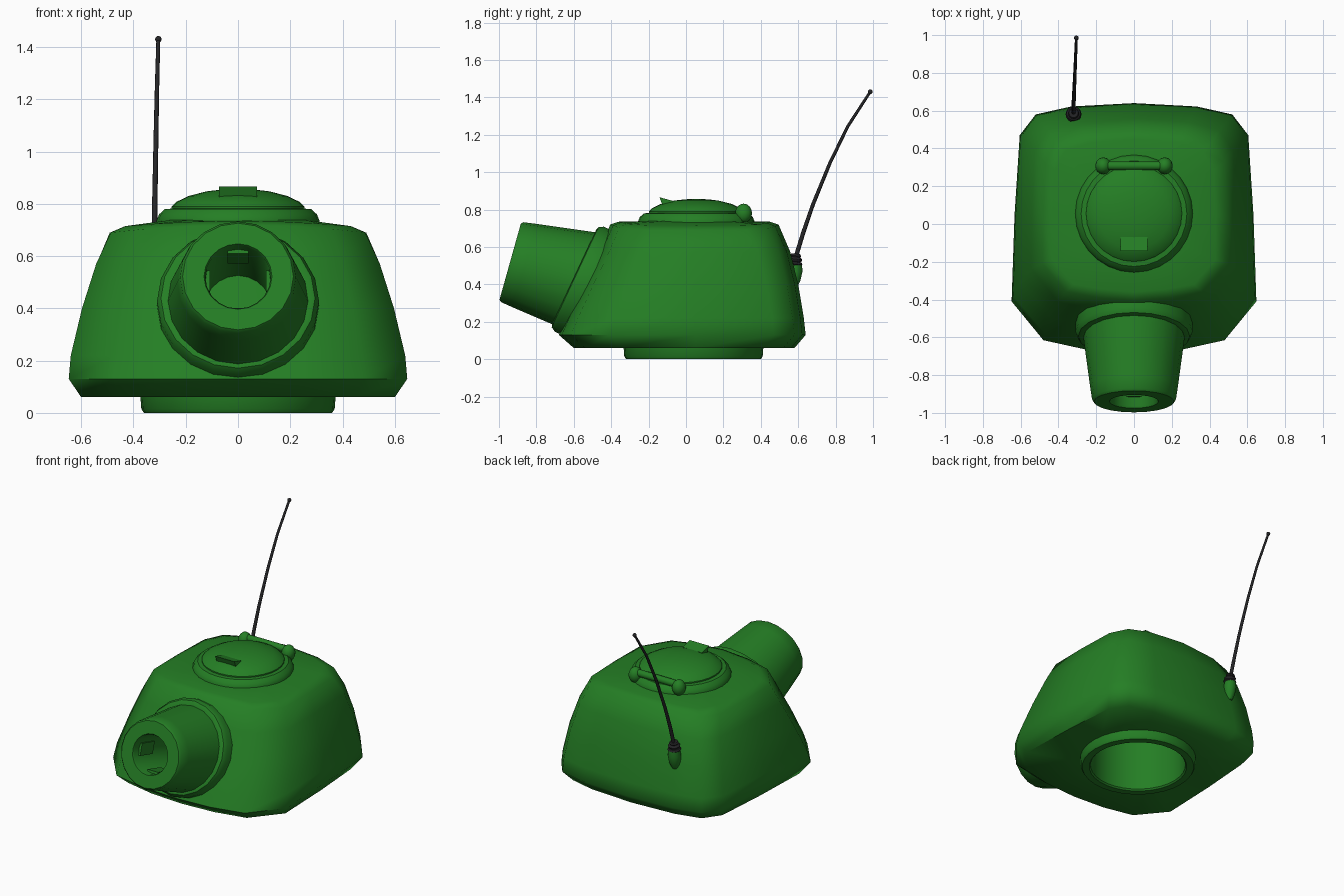
import bpy, bmesh, math
from mathutils import Vector, Matrix

if "Cube" in bpy.data.objects:
    bpy.data.objects.remove(bpy.data.objects["Cube"])


def material(name, rgb):
    m = bpy.data.materials.new(name)
    m.diffuse_color = (*rgb, 1)
    m.use_nodes = True
    m.node_tree.nodes["Principled BSDF"].inputs["Base Color"].default_value = m.diffuse_color
    return m


GREEN = material("green_paint", (0.018, 0.21, 0.018))
BLACK = material("black_rubber", (0.018, 0.018, 0.02))


def finish(name, bm, mat, angle=35):
    bmesh.ops.remove_doubles(bm, verts=bm.verts, dist=1e-5)
    bmesh.ops.recalc_face_normals(bm, faces=bm.faces)
    me = bpy.data.meshes.new(name)
    bm.to_mesh(me)
    bm.free()
    ob = bpy.data.objects.new(name, me)
    bpy.context.collection.objects.link(ob)
    me.materials.append(mat)
    bpy.ops.object.select_all(action='DESELECT')
    ob.select_set(True)
    bpy.context.view_layer.objects.active = ob
    bpy.ops.object.shade_smooth_by_angle(angle=math.radians(angle))
    return ob


def skin(bm, rings):
    """Bridge a list of equally long point rings with quads."""
    vs = [[bm.verts.new(p) for p in r] for r in rings]
    n = len(vs[0])
    for a, b in zip(vs, vs[1:]):
        for i in range(n):
            j = (i + 1) % n
            bm.faces.new((a[i], a[j], b[j], b[i]))
    return vs


def lathe(name, profile, mat, loc=(0, 0, 0), axis=(0, 0, 1), segs=24, angle=35):
    """Spin (radius, height) points about an axis through loc."""
    m = frame(loc, axis)
    bm = bmesh.new()
    skin(bm, [[m @ Vector((r * math.cos(2 * math.pi * k / segs),
                           r * math.sin(2 * math.pi * k / segs), h))
               for k in range(segs)] for r, h in profile])
    return finish(name, bm, mat, angle)


def frame(loc, axis):
    a = Vector(axis)
    if a.x == 0 and a.y == 0:
        return Matrix.Translation(loc)
    return Matrix.Translation(loc) @ a.to_track_quat('Z', 'Y').to_matrix().to_4x4()


# Turret shell: stacked outlines (z, half width, rear half width, front y, rear y, corner, crown)
LEVELS = [
    (0.06, 0.60, 0.56, -0.60, 0.58, 0.25, 0),
    (0.13, 0.648, 0.605, -0.68, 0.64, 0.27, 0),
    (0.22, 0.64, 0.60, -0.64, 0.63, 0.26, 0),
    (0.40, 0.597, 0.57, -0.555, 0.60, 0.25, 0),
    (0.57, 0.543, 0.525, -0.467, 0.557, 0.23, 0.005),
    (0.69, 0.487, 0.48, -0.405, 0.495, 0.20, 0.03),
    (0.715, 0.43, 0.42, -0.36, 0.45, 0.17, 0.02),
]


def outline(z, w, wb, yf, yb, c, crown):
    half = [(0, yf), (0.39 * w, yf + 0.015), (0.74 * w, yf + 0.24 * c), (w, yf + c),
            (0.45 * w + 0.55 * wb + 0.008, 0.05), (wb, yb - 0.17),
            (0.86 * wb, yb - 0.06), (0.55 * wb, yb - 0.018), (0, yb)]
    pts = half + [(-x, y) for x, y in half[-2:0:-1]]
    return [Vector((x, y, z + crown * (1 - (x / w) ** 2))) for x, y in pts]


RING_Y = 0.04
bm = bmesh.new()
rings = [outline(*l) for l in LEVELS]
hole = []
for p in rings[0]:
    d = Vector((p.x, p.y - RING_Y, 0)).normalized() * 0.33
    hole.append(Vector((d.x, d.y + RING_Y, 0.06)))
inner = [Vector((p.x * 0.6, p.y * 0.6, 0.738)) for p in rings[-1]]
tip = [Vector((0, 0.05, 0.745))] * 16
skin(bm, [hole] + rings + [inner, tip])
finish("turret_shell", bm, GREEN, 50)

# Turning ring with its deep socket underneath
lathe("turret_ring", [(0, 0.5), (0.306, 0.5), (0.306, 0.01), (0.315, 0), (0.36, 0),
                      (0.37, 0.015), (0.375, 0.08)], GREEN, (0, RING_Y, 0), segs=32)

# Collar and gun mantlet, tilted upwards
lathe("mantlet_collar", [(0.24, 0.02), (0.28, 0.025), (0.295, 0.02), (0.31, -0.005),
                         (0.308, -0.10)], GREEN,
      (0, -0.575, 0.43), (0, -0.906, 0.423), segs=20)
FACE, AXIS = (0, -0.94, 0.522), (0, -0.963, 0.27)
lathe("gun_mantlet", [(0.125, -0.6), (0.125, -0.01), (0.13, 0), (0.212, 0), (0.222, -0.012),
                      (0.232, -0.08), (0.277, -0.42)], GREEN, FACE, AXIS, segs=20)
lathe("bore_end", [(0, -0.59), (0.125, -0.59)], BLACK, FACE, AXIS, segs=20)

# Ribs inside the bore
bm = bmesh.new()
for k in range(4):
    m = (frame(FACE, AXIS) @ Matrix.Rotation(k * math.pi / 2, 4, 'Z')
         @ Matrix.Translation((0.119, 0, -0.13)) @ Matrix.Diagonal((0.022, 0.08, 0.14, 1)))
    bmesh.ops.create_cube(bm, size=1, matrix=m)
finish("bore_ribs", bm, GREEN)

# Hatch rim and domed lid
HATCH = (0, 0.055, 0)
lathe("hatch_rim", [(0.312, 0.70), (0.311, 0.738), (0.302, 0.76), (0.28, 0.78),
                    (0.25, 0.782)], GREEN, HATCH, segs=28)
lathe("hatch_lid", [(0.254, 0.77), (0.254, 0.79), (0.235, 0.808), (0.19, 0.83),
                    (0.12, 0.848), (0.06, 0.855), (0, 0.857)], GREEN, HATCH, segs=28)

# Hatch grip: short wedge with its lip towards the front
bm = bmesh.new()
side = [(-0.142, 0.866), (-0.068, 0.846), (-0.075, 0.815), (-0.122, 0.815)]
ends = skin(bm, [[(x, y, z) for y, z in side] for x in (-0.072, 0.072)])
for e in ends:
    bm.faces.new(e)
finish("hatch_grip", bm, GREEN)

# Hinge bar with a knob at each end
lathe("hinge_bar", [(0, -0.15), (0.023, -0.15), (0.023, 0.15), (0, 0.15)],
      GREEN, (0, 0.308, 0.798), (1, 0, 0), segs=12)
for s, label in ((-1, "left"), (1, "right")):
    bm = bmesh.new()
    bmesh.ops.create_uvsphere(bm, u_segments=14, v_segments=8, radius=1,
                              matrix=Matrix.Translation((s * 0.163, 0.308, 0.78))
                              @ Matrix.Diagonal((0.042, 0.045, 0.052, 1)))
    finish("hinge_knob_" + label, bm, GREEN, 60)

# Aerial bracket on the rear wall and ribbed rubber foot
UP = (0, 0.12, 1)
lathe("aerial_bracket", [(0, -0.13), (0.02, -0.12), (0.036, -0.08), (0.042, -0.03),
                         (0.036, 0.01), (0, 0.01)], GREEN, (-0.32, 0.585, 0.5), UP, segs=14)
lathe("aerial_foot", [(0, 0), (0.036, 0), (0.042, 0.008), (0.036, 0.018), (0.03, 0.02),
                      (0.036, 0.026), (0.038, 0.034), (0.03, 0.042), (0.026, 0.045),
                      (0.03, 0.052), (0.024, 0.062), (0, 0.064)],
      BLACK, (-0.32, 0.58, 0.502), UP, segs=16)

# Whip aerial bending backwards, with a ball tip
PATH = [(-0.32, 0.585, 0.54), (-0.32, 0.628, 0.68), (-0.318, 0.68, 0.83),
        (-0.314, 0.77, 1.05), (-0.31, 0.865, 1.245), (-0.305, 0.985, 1.43)]
bm = bmesh.new()
rods = []
for i, p in enumerate(PATH):
    d = Vector(PATH[min(i + 1, 5)]) - Vector(PATH[max(i - 1, 0)])
    m, r = frame(p, d), 0.012 - 0.0009 * i
    rods.append([m @ Vector((r * math.cos(k * math.pi / 4), r * math.sin(k * math.pi / 4), 0))
                 for k in range(8)])
skin(bm, rods)
bmesh.ops.create_uvsphere(bm, u_segments=10, v_segments=6, radius=0.013,
                          matrix=Matrix.Translation(PATH[-1]))
finish("aerial_whip", bm, BLACK, 60)
